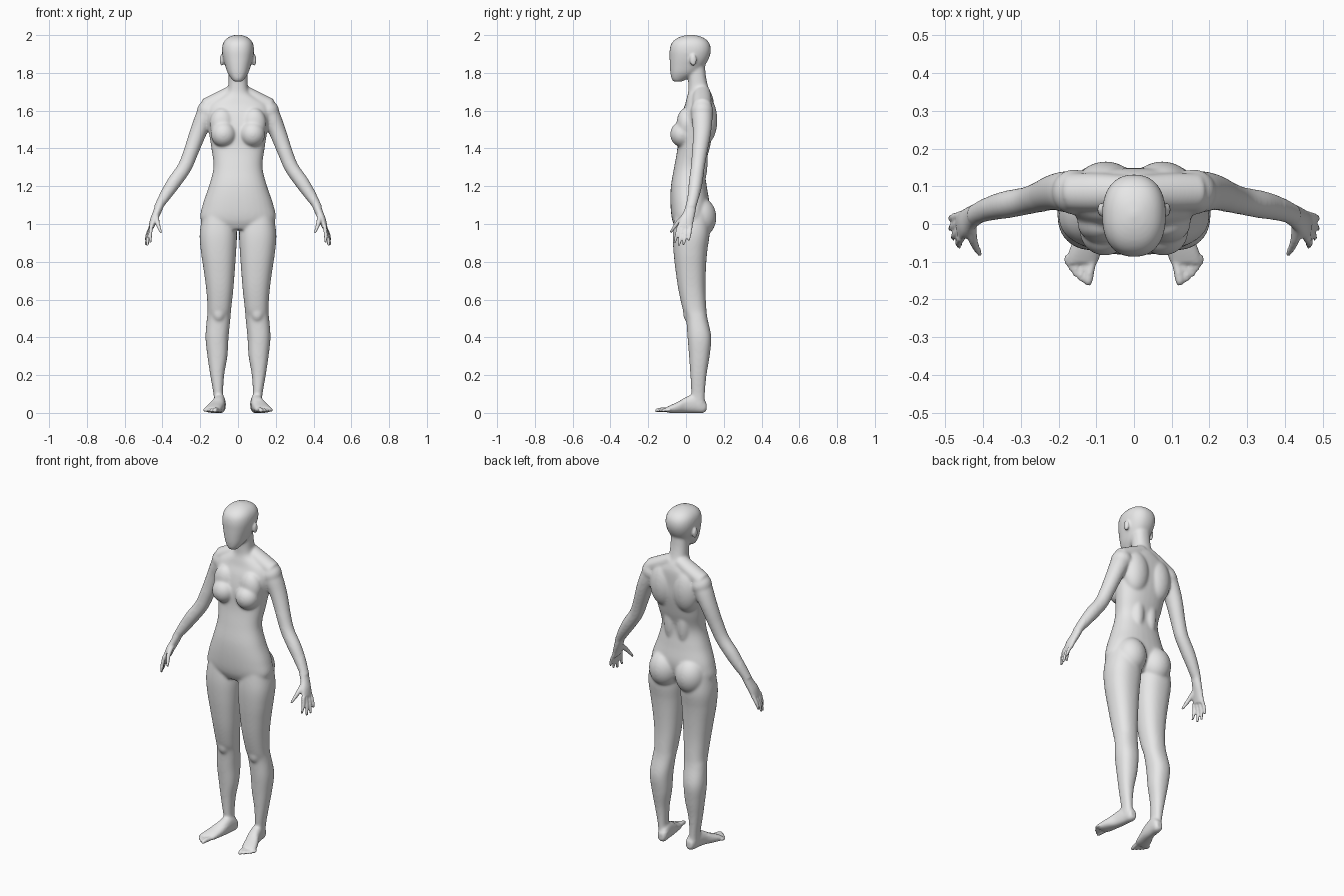
import bpy
import bmesh
from math import cos, sin, pi, copysign
from mathutils import Vector, Matrix

cube = bpy.data.objects.get("Cube")
if cube:
    bpy.data.objects.remove(cube, do_unlink=True)

SIDES = 32
bm = bmesh.new()


def spline(rows, steps=6):
    """Catmull-Rom interpolation through rows of numbers."""
    last = len(rows) - 1
    for i in range(last):
        a, b, c, d = (rows[min(max(k, 0), last)] for k in (i - 1, i, i + 1, i + 2))
        for s in range(steps):
            t = s / steps
            yield [q + t / 2 * (r - p + t * (2 * p - 5 * q + 4 * r - e + t * (3 * (q - r) + e - p)))
                   for p, q, r, e in zip(a, b, c, d)]
    yield rows[last]


def skin(rings, power=2.3):
    """Closed tube through rings of (centre, first half axis, second half axis)."""
    def bulge(value):
        return copysign(abs(value) ** (2 / power), value)

    loops = []
    for centre, u, v in rings:
        angles = [2 * pi * k / SIDES for k in range(SIDES)]
        loops.append([bm.verts.new(centre + u * bulge(cos(a)) + v * bulge(sin(a))) for a in angles])
    for low, high in zip(loops, loops[1:]):
        for k in range(SIDES):
            n = (k + 1) % SIDES
            bm.faces.new((low[k], low[n], high[n], high[k]))
    bm.faces.new(loops[0][::-1])
    bm.faces.new(loops[-1])


def stack(rows):
    """Loft along z from rows of (z, x min, x max, y min, y max)."""
    skin([(Vector(((a + b) / 2, (c + d) / 2, z)), Vector(((b - a) / 2, 0, 0)), Vector((0, (d - c) / 2, 0)))
          for z, a, b, c, d in spline(rows)])


def centred_stack(rows):
    """Loft along z from rows of (z, half width, y min, y max)."""
    stack([(z, -w, w, front, back) for z, w, front, back in rows])


def lengthwise(rows):
    """Loft along y from rows of (y, x min, x max, z min, z max)."""
    skin([(Vector(((a + b) / 2, y, (c + d) / 2)), Vector(((b - a) / 2, 0, 0)), Vector((0, 0, (d - c) / 2)))
          for y, a, b, c, d in spline(rows)])


def limb(rows):
    """Loft along a path from rows of (x, y, z, thickness, breadth)."""
    axis = (Vector(rows[-1][:3]) - Vector(rows[0][:3])).normalized()
    side = Vector((1, 0, 0)) if abs(axis.y) > 0.8 else Vector((0, 1, 0))
    u = side.cross(axis).normalized()
    v = axis.cross(u)
    skin([(Vector(row[:3]), u * row[3], v * row[4]) for row in spline(rows)], 2)


def blob(centre, radii):
    """Ellipsoid for a rounded muscle or fleshy form."""
    matrix = Matrix.Translation(centre) @ Matrix.Diagonal((*radii, 1))
    bmesh.ops.create_uvsphere(bm, u_segments=32, v_segments=20, radius=1, matrix=matrix)


# Leg
stack([(1.06, .02, .185, -.06, .12), (.95, .006, .203, -.07, .125), (.85, .01, .196, -.066, .112),
       (.75, .017, .181, -.055, .105), (.65, .025, .168, -.04, .103), (.55, .036, .161, -.018, .108),
       (.5, .04, .165, 0, .114), (.4, .05, .172, .008, .134), (.3, .056, .162, .016, .125),
       (.2, .073, .147, .023, .109), (.1, .079, .13, .028, .1), (.04, .075, .125, .03, .1)])
blob((.102, .012, .53), (.034, .028, .05))

# Foot and toes
lengthwise([(.108, .075, .11, .012, .05), (.09, .065, .12, 0, .08), (.05, .066, .128, 0, .1),
            (0, .07, .14, 0, .085), (-.04, .078, .16, 0, .06), (-.08, .088, .175, 0, .042),
            (-.105, .098, .178, .003, .03)])
toe_tips = [(.122, -.163), (.142, -.153), (.157, -.14), (.17, -.125), (.181, -.108)]
for i, (x, y) in enumerate(toe_tips):
    r = .012 if i == 0 else .0085 - .0004 * i
    limb([(.109 + .0155 * i, -.085, .018, r, r), (x - .002, y + .02, .015, r, r), (x, y, .01, r * .7, r * .7)])

# Arm and shoulder
limb([(.15, .085, 1.61, .05, .055), (.175, .085, 1.565, .052, .056), (.205, .085, 1.5, .046, .05),
      (.228, .08, 1.44, .043, .045), (.25, .072, 1.38, .04, .041), (.283, .062, 1.3, .038, .037),
      (.335, .052, 1.225, .038, .037), (.378, .042, 1.16, .032, .033), (.425, .025, 1.085, .021, .026)])
blob((.16, .085, 1.597), (.058, .06, .06))
limb([(.02, .085, 1.7, .04, .045), (.1, .085, 1.66, .041, .05), (.17, .085, 1.62, .045, .05)])

# Palm, fingers and thumb
limb([(.412, .029, 1.105, .023, .028), (.43, .018, 1.06, .021, .031), (.447, .003, 1.02, .019, .037),
      (.46, -.006, .98, .014, .04)])
finger_tips = [(.463, -.06, .9), (.48, -.038, .884), (.488, -.013, .888), (.489, .014, .912)]
for i, tip in enumerate(finger_tips):
    base = Vector((.458, -.037 + .0205 * i, .99))
    middle = base.lerp(Vector(tip), .55) + Vector((.004, 0, 0))
    limb([(*base, .011, .0105), (*middle, .0095, .0095), (*tip, .0065, .0065)])
limb([(.434, .005, 1.05, .016, .016), (.426, -.045, 1.005, .012, .012), (.408, -.082, .955, .007, .007)])

# Breast, back muscles, buttock and ear
blob((.077, -.02, 1.475), (.067, .064, .068))
blob((.085, 0, 1.53), (.065, .05, .085))
blob((.075, .1, 1.55), (.08, .066, .13))
blob((.042, .07, 1.33), (.042, .045, .14))
blob((.086, .075, 1.035), (.087, .086, .105))
blob((.086, .038, 1.868), (.011, .018, .031))

# Mirror every side part
copy = bmesh.ops.duplicate(bm, geom=bm.verts[:] + bm.edges[:] + bm.faces[:])["geom"]
for vert in (g for g in copy if isinstance(g, bmesh.types.BMVert)):
    vert.co.x *= -1

# Torso and neck
centred_stack([(1.85, .05, 0, .1), (1.78, .05, .01, .106), (1.72, .053, .012, .12), (1.69, .07, .01, .135),
               (1.66, .12, .002, .145), (1.63, .16, -.006, .148), (1.58, .168, -.025, .148),
               (1.5, .157, -.042, .145), (1.4, .141, -.046, .125), (1.3, .13, -.063, .1),
               (1.2, .154, -.08, .11), (1.1, .188, -.082, .125), (1.02, .196, -.073, .11),
               (.97, .12, -.05, .08)])

# Head
centred_stack([(1.754, .022, -.068, -.02), (1.77, .036, -.077, .01), (1.8, .055, -.083, .06),
               (1.84, .069, -.086, .1), (1.88, .08, -.087, .123), (1.92, .085, -.087, .132),
               (1.955, .08, -.078, .125), (1.98, .063, -.054, .103), (1.995, .037, -.02, .07),
               (2.002, .01, .015, .035)])

bmesh.ops.recalc_face_normals(bm, faces=bm.faces[:])
mesh = bpy.data.meshes.new("body")
bm.to_mesh(mesh)
bm.free()
body = bpy.data.objects.new("body", mesh)
bpy.context.scene.collection.objects.link(body)


def bake():
    """Replace the mesh with the result of its modifiers."""
    graph = bpy.context.evaluated_depsgraph_get()
    body.data = bpy.data.meshes.new_from_object(body.evaluated_get(graph))
    body.modifiers.clear()


# Fuse all parts into one skin
fuse = body.modifiers.new("fuse", "REMESH")
fuse.mode = "VOXEL"
fuse.voxel_size = .0055
bake()

# Soften the joins, gently on hands, feet and ears
soft, fine = [], []
for v in body.data.vertices:
    x, z = abs(v.co.x), v.co.z
    ear = x > .08 and 1.82 < z < 1.91
    (fine if x > .4 or z < .06 or ear else soft).append(v.index)
group = body.vertex_groups.new(name="softness")
group.add(soft, 1, "REPLACE")
group.add(fine, .15, "REPLACE")
soften = body.modifiers.new("soften", "SMOOTH")
soften.factor = .5
soften.iterations = 24
soften.vertex_group = group.name
bake()
body.data.polygons.foreach_set("use_smooth", [True] * len(body.data.polygons))

# Plain grey skin
grey = bpy.data.materials.new("light grey")
grey.use_nodes = True
colour = (.8, .8, .8, 1)
grey.diffuse_color = colour
grey.node_tree.nodes["Principled BSDF"].inputs["Base Color"].default_value = colour
body.data.materials.clear()
body.data.materials.append(grey)
